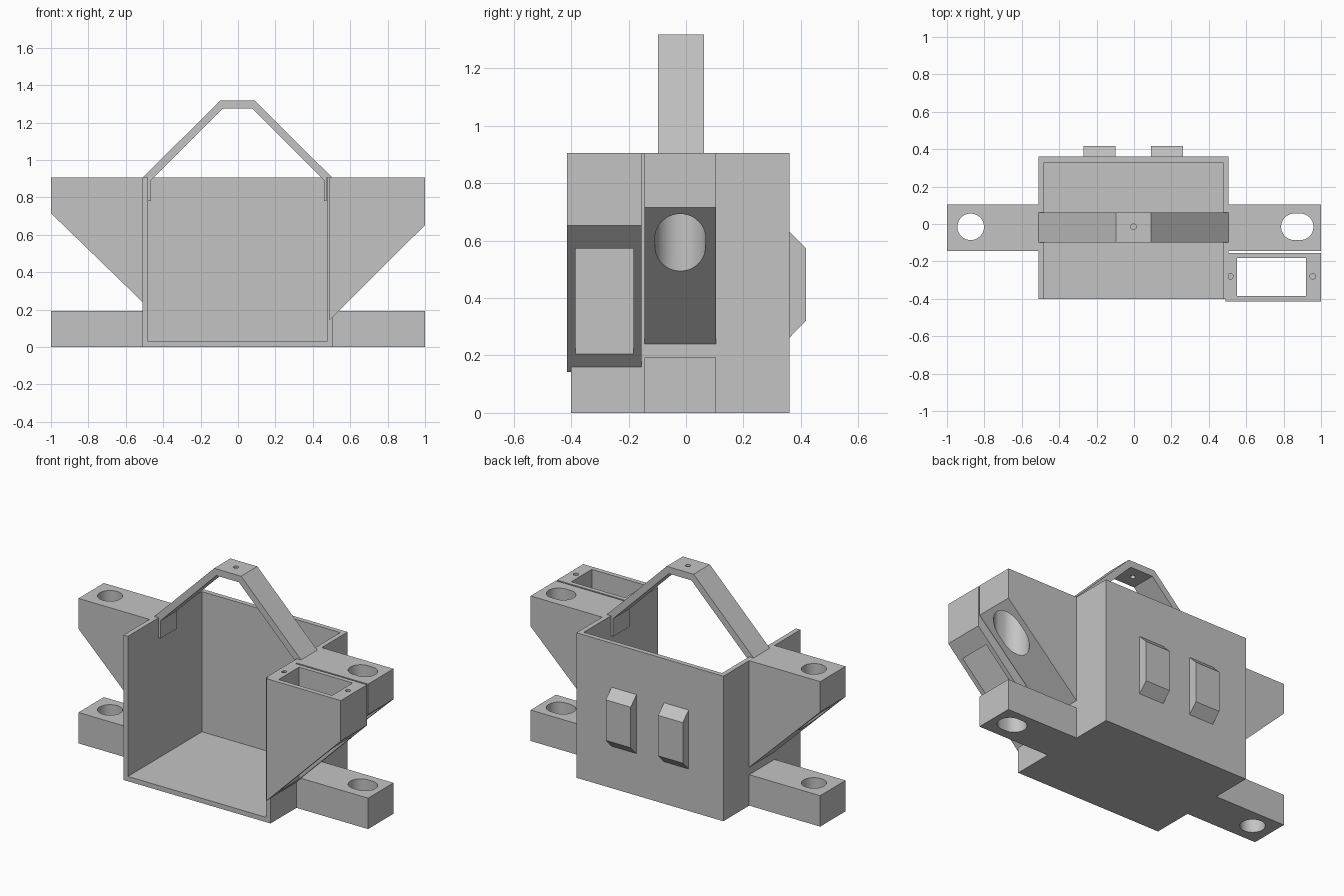
import bpy, bmesh, math
from mathutils import Vector

if "Cube" in bpy.data.objects:
    bpy.data.objects.remove(bpy.data.objects["Cube"], do_unlink=True)

GREY = bpy.data.materials.new("plain grey")
GREY.use_nodes = True
GREY.diffuse_color = (0.55, 0.55, 0.55, 1)
GREY.node_tree.nodes["Principled BSDF"].inputs["Base Color"].default_value = GREY.diffuse_color

# Axis order used to place a flat profile before extruding it
PLACE = {"x": lambda a, b, d: (d, a, b),
         "y": lambda a, b, d: (a, d, b),
         "z": lambda a, b, d: (a, b, d)}


def prism(name, points, axis, low, high):
    """Extrude a flat profile along an axis."""
    bm = bmesh.new()
    face = bm.faces.new([bm.verts.new(PLACE[axis](a, b, low)) for a, b in points])
    top = bmesh.ops.extrude_face_region(bm, geom=[face])["geom"]
    shift = Vector(PLACE[axis](0, 0, high - low))
    bmesh.ops.translate(bm, vec=shift, verts=[g for g in top if isinstance(g, bmesh.types.BMVert)])
    bmesh.ops.recalc_face_normals(bm, faces=bm.faces)
    mesh = bpy.data.meshes.new(name)
    bm.to_mesh(mesh)
    bm.free()
    mesh.materials.append(GREY)
    obj = bpy.data.objects.new(name, mesh)
    bpy.context.collection.objects.link(obj)
    return obj


def block(name, xs, ys, zs):
    (a, b), (c, d) = xs, ys
    return prism(name, [(a, c), (b, c), (b, d), (a, d)], "z", *zs)


def hole(x, y, radius, low, high, stretch=0.0, steps=48):
    """Upright round or slotted cutter."""
    points = []
    for i in range(steps):
        angle = 2 * math.pi * (i + 0.5) / steps
        c = math.cos(angle)
        points.append((x + radius * c + math.copysign(stretch, c), y + radius * math.sin(angle)))
    return prism("cutter", points, "z", low, high)


def activate(obj):
    bpy.ops.object.select_all(action="DESELECT")
    obj.select_set(True)
    bpy.context.view_layer.objects.active = obj


def cut(obj, *cutters):
    for cutter in cutters:
        cutter.hide_render = True
        mod = obj.modifiers.new("cut", "BOOLEAN")
        mod.operation, mod.solver, mod.object = "DIFFERENCE", "EXACT", cutter
        activate(obj)
        bpy.ops.object.modifier_apply(modifier=mod.name)
        bpy.data.objects.remove(cutter, do_unlink=True)
    activate(obj)
    bpy.ops.object.shade_smooth_by_angle(angle=math.radians(30))


TOP = 0.905
LEFT, RIGHT = 0.505, -0.51       # outer faces of the tray
ARM_Y = (-0.145, 0.105)
MID_Y = -0.015

# Tray, open at the front and top
tray = block("tray", (RIGHT, LEFT), (-0.4, 0.36), (0, TOP))
cut(tray, block("cutter", (RIGHT + 0.03, LEFT - 0.03), (-1, 0.33), (0.03, 2)))

# Upper and lower mounting arms on both sides
for side, s, wall, stretch in (("left", 1, LEFT, 0.0155), ("right", -1, RIGHT, 0.0)):
    x = 0.873 * s
    lower = block(side + "_lower_arm", sorted((wall, s)), ARM_Y, (0, 0.193))
    cut(lower, hole(x, MID_Y, 0.071, -1, 1, stretch))
    upper = prism(side + "_upper_arm",
                  [(wall, 0.24), (s, 0.715), (s, TOP), (wall, TOP)], "y", *ARM_Y)
    cut(upper, hole(x, MID_Y, 0.071, 0, 2, stretch),
        hole(x, MID_Y - 0.005, 0.088, 0, 0.8, stretch))

# Motor bracket beside the left arm
bracket = prism("motor_bracket", [(0.488, 0.143), (1, 0.652), (1, TOP), (0.488, TOP)],
                "y", -0.415, -0.155)
cut(bracket, block("cutter", (0.55, 0.92), (-0.385, -0.183), (-1, 2)),
    *[hole(x, -0.28, 0.015, 0.75, 2, steps=24) for x in (0.515, 0.956)])

# Carrying handle with tabs inside the side walls
MID_X = -0.003
half = [(0.093, 1.317), (0.507, TOP), (0.477, TOP), (0.477, 0.78),
        (0.462, 0.78), (0.462, 0.892), (0.078, 1.275)]
outline = [(MID_X + x, z) for x, z in half] + [(MID_X - x, z) for x, z in reversed(half)]
handle = prism("handle", outline, "y", -0.098, 0.062)
cut(handle, hole(MID_X, MID_Y, 0.015, 1, 2, steps=24))

# Bevelled hooks on the back
for name, low, high in (("right_back_hook", -0.27, -0.1), ("left_back_hook", 0.09, 0.262)):
    prism(name, [(0.36, 0.262), (0.417, 0.32), (0.417, 0.573), (0.36, 0.63)], "x", low, high)
